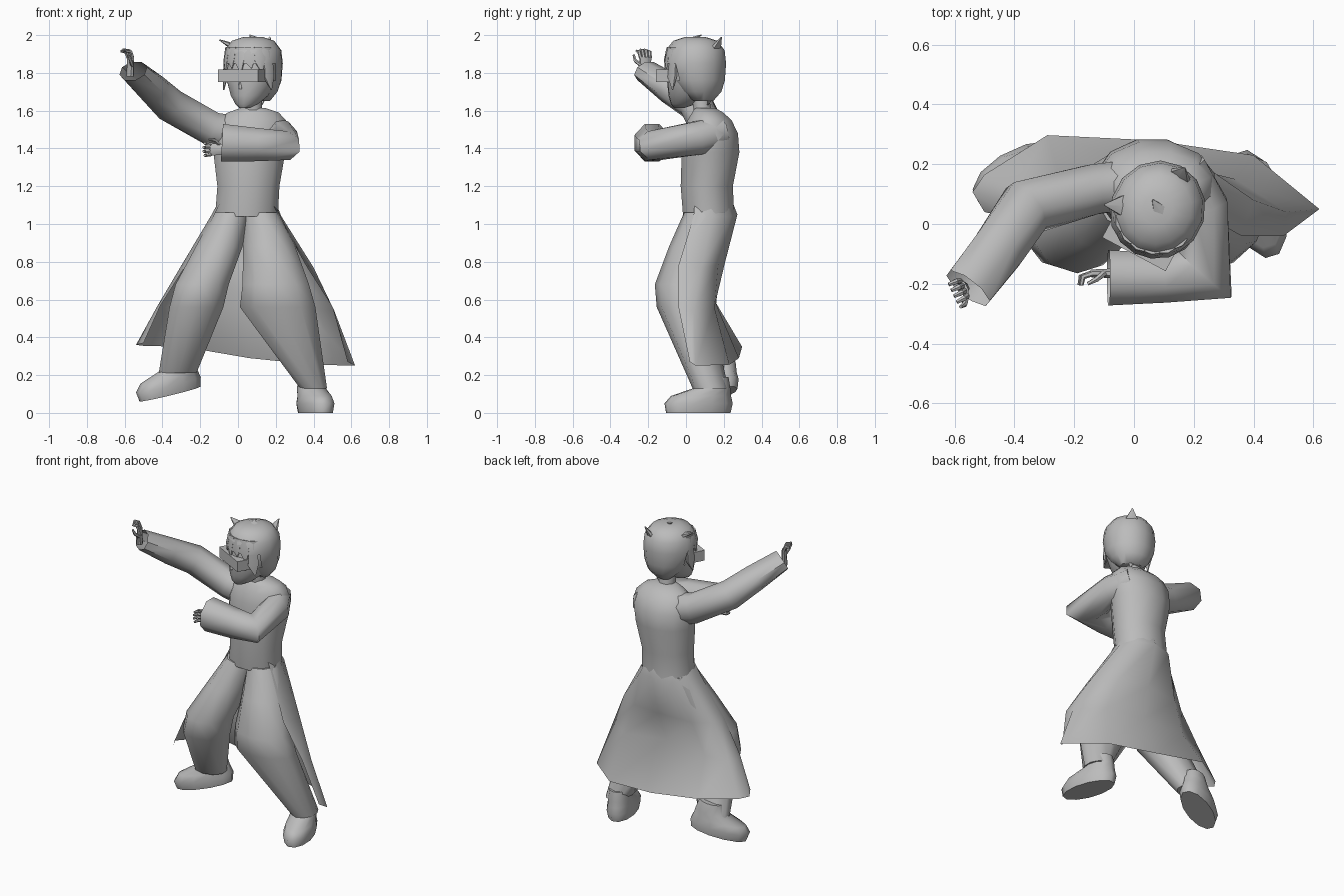
import bpy, bmesh, math
from mathutils import Vector, Matrix

cube = bpy.data.objects.get("Cube")
if cube:
    bpy.data.objects.remove(cube)

GREY = (0.5, 0.5, 0.5, 1)
mat = bpy.data.materials.new("plain grey")
mat.use_nodes = True
mat.diffuse_color = GREY
mat.node_tree.nodes["Principled BSDF"].inputs["Base Color"].default_value = GREY


def finish(name, bm, matrix=None, angle=50):
    """Turn a bmesh into a smooth shaded object."""
    if matrix:
        bm.transform(matrix)
    bmesh.ops.recalc_face_normals(bm, faces=bm.faces)
    mesh = bpy.data.meshes.new(name)
    bm.to_mesh(mesh)
    bm.free()
    mesh.materials.append(mat)
    ob = bpy.data.objects.new(name, mesh)
    bpy.context.collection.objects.link(ob)
    bpy.ops.object.select_all(action='DESELECT')
    ob.select_set(True)
    bpy.context.view_layer.objects.active = ob
    bpy.ops.object.shade_smooth_by_angle(angle=math.radians(angle))


def loft(rings, sides=10, level=True, caps=(True, True)):
    """Join elliptical rings (x, y, z, a, b); level rings lie flat, others follow the path."""
    bm = bmesh.new()
    pts = [Vector(r[:3]) for r in rings]
    loops = []
    for i, (p, r) in enumerate(zip(pts, rings)):
        u, v = Vector((1, 0, 0)), Vector((0, 1, 0))
        if not level:
            before = (p - pts[i - 1]).normalized() if i else Vector()
            after = (pts[i + 1] - p).normalized() if i + 1 < len(pts) else Vector()
            t = (before + after).normalized()
            up = Vector((0, 0, 1)) if abs(t.z) < 0.9 else Vector((0, 1, 0))
            u = t.cross(up).normalized()
            v = u.cross(t)
        angles = [math.tau * (k + 0.5) / sides for k in range(sides)]
        loops.append([bm.verts.new(p + u * r[3] * math.cos(a) + v * r[4] * math.sin(a))
                      for a in angles])
    for lo, hi in zip(loops, loops[1:]):
        for k in range(sides):
            n = (k + 1) % sides
            bm.faces.new((lo[k], lo[n], hi[n], hi[k]))
    for want, loop in zip(caps, (loops[0], loops[-1])):
        if want:
            bm.faces.new(loop)
    return bm


# Upper coat and neck
finish("coat_body", loft([
    (.045, .12, 1.04, .172, .14), (.055, .11, 1.2, .17, .143),
    (.06, .13, 1.38, .197, .158), (.072, .13, 1.48, .205, .15),
    (.075, .125, 1.55, .185, .12), (.08, .115, 1.59, .14, .085),
    (.08, .1, 1.615, .065, .055)], 12))
finish("neck", loft([(.08, .09, 1.58, .055, .05), (.075, .07, 1.72, .05, .05)], 8))

# Coat skirt: open sheet from the right front edge round the back to the left,
# tucked into the upper coat at its top
skirt_rows = [
    [(-.07, .05, 1.16), (-.08, .1, 1.16), (-.07, .14, 1.16), (-.03, .19, 1.16),
     (.06, .23, 1.16), (.13, .19, 1.16), (.18, .12, 1.16), (.16, .05, 1.16)],
    [(-.13, .04, 1.04), (-.145, .1, 1.04), (-.135, .16, 1.04), (-.07, .24, 1.04),
     (.06, .272, 1.05), (.17, .24, 1.04), (.23, .14, 1.04), (.215, .04, 1.04)],
    [(-.27, 0, .79), (-.3, .06, .78), (-.27, .12, .78), (-.17, .18, .78),
     (.06, .205, .79), (.26, .17, .78), (.4, .08, .77), (.36, -.04, .78)],
    [(-.41, .02, .57), (-.43, .07, .56), (-.4, .13, .56), (-.25, .16, .58),
     (.04, .15, .6), (.34, .15, .56), (.51, .04, .54), (.5, -.04, .56)],
    [(-.5, .04, .37), (-.54, .107, .36), (-.5, .165, .355), (-.29, .297, .35),
     (.06, .28, .29), (.4, .23, .255), (.62, .05, .25), (.58, .02, .27)]]
bm = bmesh.new()
grid = [[bm.verts.new(p) for p in row] for row in skirt_rows]
for top, low in zip(grid, grid[1:]):
    for k in range(len(top) - 1):
        bm.faces.new((top[k], top[k + 1], low[k + 1], low[k]))
finish("coat_skirt", bm, angle=70)

# Wide trousers
finish("right_leg", loft([
    (-.03, .11, 1.06, .1, .12), (-.1, .05, .88, .13, .14), (-.19, -.02, .68, .148, .145),
    (-.22, -.015, .56, .15, .14), (-.32, .17, .21, .105, .085)]))
finish("left_leg", loft([
    (.12, .11, 1.06, .1, .12), (.165, .05, .88, .145, .14), (.2, -.02, .68, .185, .145),
    (.21, -.015, .56, .21, .14), (.4, .13, .13, .075, .095)]))


# Boots, built toe towards -y and then turned
def boot(name, place, yaw, pitch=0):
    turn = (Matrix.Translation(place) @ Matrix.Rotation(yaw, 4, 'Z')
            @ Matrix.Rotation(pitch, 4, 'X'))
    finish(name, loft([
        (0, 0, 0, .082, .178), (0, .002, .05, .092, .188), (0, .015, .09, .083, .165),
        (0, .075, .13, .075, .1), (0, .09, .19, .06, .075)], 12), turn)


boot("left_boot", (.41, .065, 0), math.radians(17))
boot("right_boot", (-.36, .17, .1), math.radians(-66), math.radians(13))

# Sleeves with open cuffs
finish("right_sleeve", loft([
    (-.02, .13, 1.48, .09, .1), (-.14, .115, 1.505, .09, .095), (-.36, .055, 1.63, .1, .09),
    (-.45, -.08, 1.715, .095, .08), (-.555, -.215, 1.81, .09, .06)],
    8, False, (True, False)))
finish("left_sleeve", loft([
    (.16, .18, 1.49, .09, .09), (.23, .06, 1.455, .09, .095), (.235, -.165, 1.415, .13, .082),
    (.1, -.18, 1.42, .09, .095), (-.085, -.18, 1.43, .1, .108)],
    8, False, (True, False)))


# Hands, built with fingers along +z and the palm towards -y
def hand(side, turn):
    finish(side + "_palm", loft([
        (0, 0, -.06, .022, .02), (0, 0, 0, .032, .016), (0, 0, .045, .036, .014)], 8), turn)
    for i in range(4):
        x = -.027 + .018 * i
        reach = .035 - .006 * abs(i - 1.5)
        finish(f"{side}_finger_{i + 1}", loft([
            (x, 0, .04, .01, .01), (x * 1.15, -.012, .045 + reach, .01, .01),
            (x * 1.2, -.04, .05 + reach, .007, .007)], 6, False), turn)
    finish(side + "_thumb", loft([
        (.025, 0, 0, .011, .011), (.05, -.02, .025, .01, .01),
        (.052, -.035, .055, .006, .006)], 6, False), turn)


hand("right", Matrix.Translation((-.57, -.215, 1.84)) @ Matrix.Rotation(math.radians(-65), 4, 'Z'))
hand("left", Matrix.Translation((-.1, -.165, 1.395)) @ Matrix.Rotation(math.radians(-90), 4, 'Y'))

# Head, built facing -y and then turned to its right
look = Matrix.Translation((.075, .04, 0)) @ Matrix.Rotation(math.radians(-28), 4, 'Z')
finish("face", loft([
    (0, -.085, 1.615, .03, .03), (0, -.06, 1.635, .06, .07), (0, -.03, 1.68, .1, .11),
    (0, -.01, 1.75, .13, .135), (0, 0, 1.84, .138, .145), (0, 0, 1.92, .11, .12)], 12), look)
finish("nose", loft([
    (0, -.13, 1.715, .014, .02), (0, -.13, 1.77, .008, .01)], 6), look)

# Hair cap, opened over the face
bm = loft([
    (0, .06, 1.65, .07, .045), (0, .045, 1.7, .118, .105), (0, .025, 1.76, .147, .143),
    (0, .01, 1.85, .158, .165), (0, .01, 1.92, .15, .157), (0, .01, 1.97, .112, .118),
    (0, .01, 1.99, .05, .055)], 14)
front = [f for f in bm.faces
         if f.calc_center_median().y < -.02 and f.calc_center_median().z < 1.86]
bmesh.ops.delete(bm, geom=front, context='FACES')
finish("hair", bm, look)


# Pointed locks, swung round the head: fringe, crown and nape
def lock(name, root, mid, tip, width, swing=0):
    finish(name, loft([(*root, width * .8, width * .4), (*mid, width, width * .4),
                       (*tip, .003, .003)], 6, False),
           look @ Matrix.Rotation(math.radians(swing), 4, 'Z'))


for i in range(7):
    edge = i in (0, 6)
    tip_z = 1.71 if edge else 1.80 if i % 2 else 1.825
    lock(f"fringe_{i + 1}", (0, -.128, 1.935), (0, -.143, 1.78 if edge else 1.87),
         (.012, -.15, tip_z), .036, -66 + 22 * i)
lock("crown_lock_right", (-.06, -.01, 1.93), (-.11, -.035, 1.945), (-.165, -.06, 1.975), .04)
lock("crown_lock_back", (.01, .1, 1.86), (.012, .14, 1.93), (.014, .175, 1.99), .045)
lock("crown_lock_top", (.06, -.03, 1.96), (.03, 0, 1.972), (-.03, .03, 2.0), .04)
lock("nape_lock", (0, .12, 1.74), (0, .11, 1.69), (.01, .09, 1.63), .04)

# Wrap-around visor
bm = bmesh.new()
bmesh.ops.create_cube(bm, size=1, matrix=Matrix.Translation((0, -.11, 1.785))
                      @ Matrix.Diagonal((.24, .1, .068, 1)))
finish("visor", bm, look, 30)
